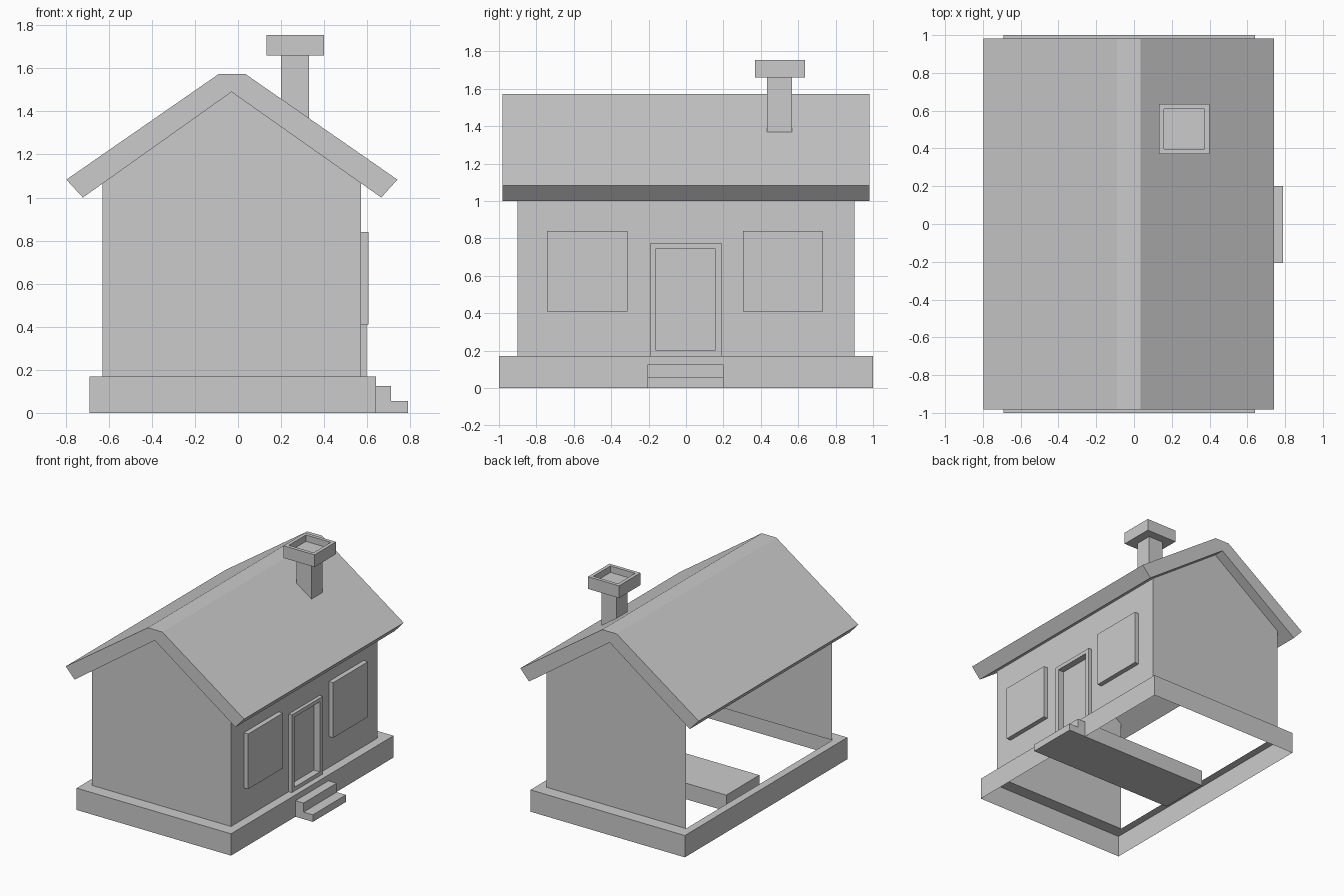
import bpy

if "Cube" in bpy.data.objects:
    bpy.data.objects.remove(bpy.data.objects["Cube"])


def mesh(name, verts, faces):
    me = bpy.data.meshes.new(name)
    me.from_pydata(verts, [], faces)
    me.update()
    ob = bpy.data.objects.new(name, me)
    bpy.context.collection.objects.link(ob)
    return ob


def rect(a0, a1, b0, b1, c, axis="z"):
    """Rectangle loop across the given axis at height c."""
    pts = [(a0, b0), (a1, b0), (a1, b1), (a0, b1)]
    return [(a, b, c) if axis == "z" else (c, a, b) for a, b in pts]


def loft(name, loops, cap_start=False, cap_end=False):
    """Join successive loops of equal length with quads."""
    n = len(loops[0])
    faces = [(k * n + i, k * n + (i + 1) % n, (k + 1) * n + (i + 1) % n, (k + 1) * n + i)
             for k in range(len(loops) - 1) for i in range(n)]
    if cap_start:
        faces.append(tuple(reversed(range(n))))
    if cap_end:
        faces.append(tuple(range((len(loops) - 1) * n, len(loops) * n)))
    return mesh(name, [p for loop in loops for p in loop], faces)


def extrude_y(name, profile, y0, y1):
    """Closed solid from an anticlockwise-from-front (x, z) profile."""
    loops = [[(x, y, z) for x, z in profile] for y in (y1, y0)]
    return loft(name, loops, True, True)


XL, XR, XC = -0.63, 0.57, -0.03      # wall sides and ridge line
BASE, EAVE, PEAK = 0.17, 1.067, 1.49

# Foundation: hollow skirt with a top ledge, open in the middle and below
loft("foundation", [rect(-0.69, 0.64, -1, 1, 0),
                    rect(-0.69, 0.64, -1, 1, BASE),
                    rect(XL, XR, -0.9, 0.9, BASE)])

# Gable end walls (thin sheets; the left side of the house is open)
gable = [(XL, BASE), (XR, BASE), (XR, EAVE), (XC, PEAK), (XL, EAVE)]
for name, y in (("front_gable_wall", -0.9), ("back_gable_wall", 0.9)):
    pts = gable if y < 0 else gable[::-1]
    mesh(name, [(x, y, z) for x, z in pts], [tuple(range(5))])

# Entrance wall with the door opening
door = (-0.16, 0.155, 0.2, 0.745)
loft("entrance_wall", [rect(-0.9, 0.9, BASE, EAVE, XR, "x"), rect(*door, XR, "x")])

# Door frame with recessed door panel
frame = (-0.19, 0.19, BASE, 0.775)
loft("door", [rect(*frame, XR, "x"), rect(*frame, 0.597, "x"),
              rect(*door, 0.597, "x"), rect(*door, 0.545, "x")], cap_end=True)

# Windows
for name, y0, y1 in (("window_left", -0.742, -0.314), ("window_right", 0.305, 0.733)):
    loft(name, [rect(y0, y1, 0.41, 0.84, x, "x") for x in (XR, 0.607)], True, True)

# Entrance steps, running on under the house
extrude_y("entrance_steps", [(-0.487, 0), (0.79, 0), (0.79, 0.055), (0.71, 0.055),
                             (0.71, 0.125), (-0.487, 0.125)], -0.207, 0.2)

# Roof with flat ridge and square-cut eaves
extrude_y("roof", [(-0.72, 1.0), (XC, PEAK), (0.665, 1.0), (0.74, 1.083),
                   (0.035, 1.573), (-0.09, 1.573), (-0.797, 1.083)], -0.982, 0.982)

# Chimney shaft and hollowed cap
extrude_y("chimney_shaft", [(0.2, 1.38), (0.33, 1.29), (0.33, 1.67), (0.2, 1.67)], 0.433, 0.568)
cap, hole = (0.133, 0.4, 0.37, 0.635), (0.16, 0.373, 0.397, 0.608)
loft("chimney_cap", [rect(*cap, 1.66), rect(*cap, 1.755),
                     rect(*hole, 1.755), rect(*hole, 1.705)], True, True)
